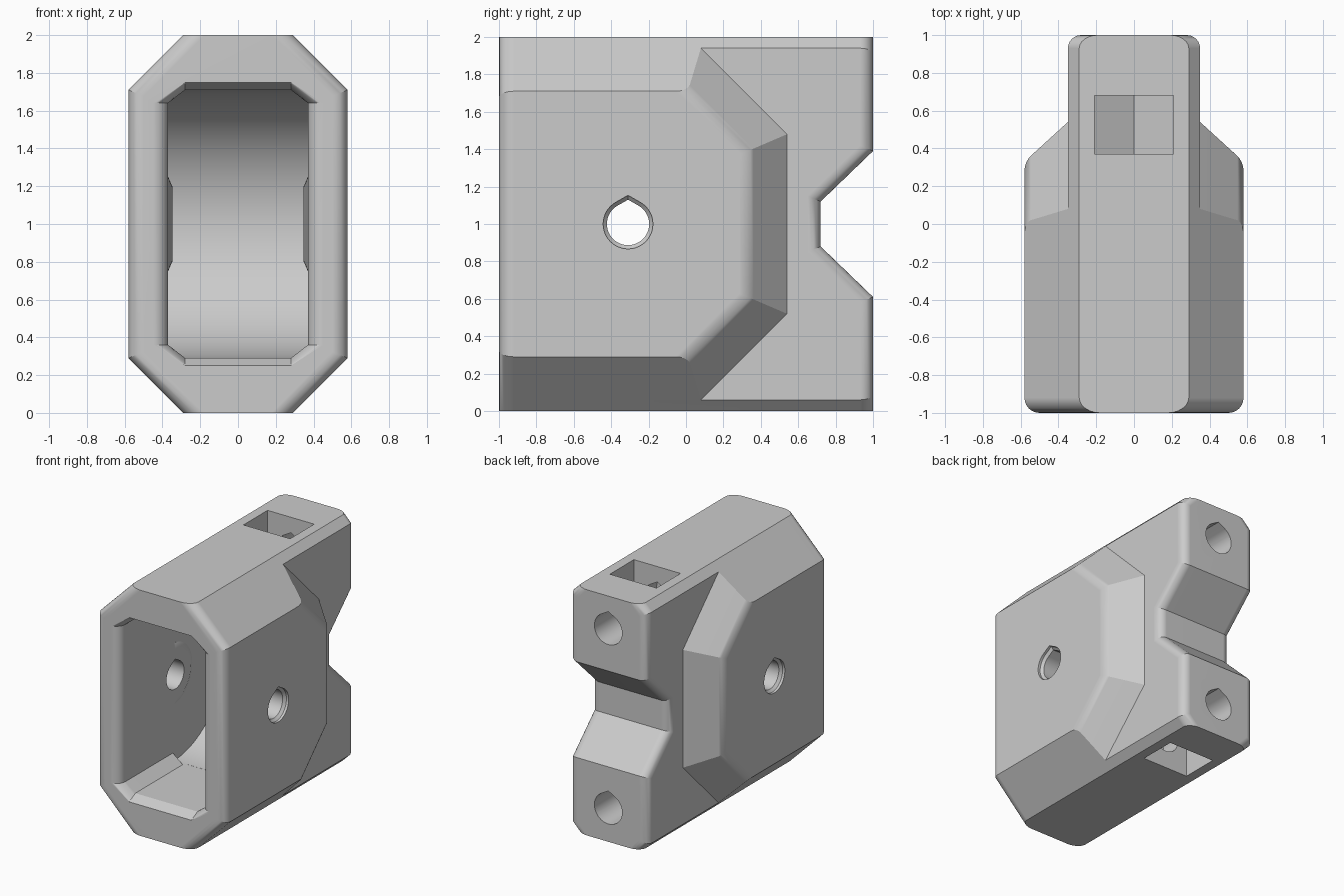
import bpy, bmesh, math
from mathutils import Vector

if "Cube" in bpy.data.objects:
    bpy.data.objects.remove(bpy.data.objects["Cube"], do_unlink=True)

grey = bpy.data.materials.new("plain_grey")
grey.use_nodes = True
grey.diffuse_color = (0.6, 0.6, 0.6, 1)
grey.node_tree.nodes["Principled BSDF"].inputs["Base Color"].default_value = (0.6, 0.6, 0.6, 1)


def finish(bm, name):
    bmesh.ops.recalc_face_normals(bm, faces=bm.faces[:])
    mesh = bpy.data.meshes.new(name)
    bm.to_mesh(mesh)
    bm.free()
    mesh.materials.append(grey)
    obj = bpy.data.objects.new(name, mesh)
    bpy.context.collection.objects.link(obj)
    return obj


def loft(rings):
    """Closed solid through a row of matching cross-sections."""
    bm = bmesh.new()
    rows = [[bm.verts.new(p) for p in ring] for ring in rings]
    n = len(rows[0])
    for a, b in zip(rows, rows[1:]):
        for i in range(n):
            j = (i + 1) % n
            bm.faces.new((a[i], a[j], b[j], b[i]))
    bm.faces.new(rows[0])
    bm.faces.new(rows[-1])
    bmesh.ops.recalc_face_normals(bm, faces=bm.faces[:])
    return bm


def bevel(bm, rule, offset, segments):
    edges = [e for e in bm.edges if rule(e.verts[0].co, e.verts[1].co)]
    bmesh.ops.bevel(bm, geom=edges, offset=offset, segments=segments,
                    profile=0.5, affect='EDGES')


def combine(target, tool, operation):
    mod = target.modifiers.new("combine", 'BOOLEAN')
    mod.operation = operation
    mod.solver = 'EXACT'
    mod.object = tool
    bpy.context.view_layer.objects.active = target
    bpy.ops.object.modifier_apply(modifier=mod.name)
    bpy.data.objects.remove(tool, do_unlink=True)


def teardrop(r, steps=40):
    """Round hole section with a small peak on top."""
    pts = [(0, 1.15 * r)]
    for i in range(steps + 1):
        a = math.radians(120 + 300 * i / steps)
        pts.append((r * math.cos(a), r * math.sin(a)))
    return pts


def same_side(a, b):
    return a.x * b.x > 0


# Wide housing: faceted convex block, rounded at the front and rear side edges
bm = bmesh.new()
for sx in (-1, 1):
    for sz in (-1, 1):
        for x, y, h in ((.58, -1, .71), (.58, .01, .71), (.58, .33, .39),
                        (.35, .08, .94), (.35, .54, .48),
                        (.29, -1, 1), (.29, .098, 1)):
            bm.verts.new((sx * x, y, 1 + sz * h))
bmesh.ops.convex_hull(bm, input=bm.verts[:])
bmesh.ops.dissolve_limit(bm, angle_limit=math.radians(1.5), verts=bm.verts[:], edges=bm.edges[:])
bmesh.ops.recalc_face_normals(bm, faces=bm.faces[:])
bevel(bm, lambda a, b: same_side(a, b) and max(a.y, b.y) < -.99, .08, 6)
bevel(bm, lambda a, b: same_side(a, b) and min(abs(a.x), abs(b.x)) > .575
      and min(a.y, b.y) > 0, .045, 4)
housing = finish(bm, "block_housing")

# Narrow rear mount with a notch in its back
half = [(1, 1), (1, .39), (.72, .12)]
profile = [(-.5, 1)] + half + [(y, -h) for y, h in reversed(half)] + [(-.5, -1)]
bm = loft([[(x, y, 1 + h) for y, h in profile] for x in (-.35, .35)])
bevel(bm, lambda a, b: same_side(a, b) and abs(a.z - b.z) < .01
      and abs(a.z - 1) > .99, .06, 1)
bevel(bm, lambda a, b: same_side(a, b) and min(a.y, b.y) > .7, .07, 6)
combine(housing, finish(bm, "rear_mount"), 'UNION')


# Front opening with a rounded flare
def opening(y, w, h):
    quarter = [(w, -.64), (w, .64), (.28, h)]
    return [(x, y, 1 + z) for x, z in
            [(.28, -h)] + quarter + [(-x, z) for x, z in reversed(quarter)] + [(-.28, -h)]]


rings = [opening(-1.1, .45, .75)]
for i in range(9):
    a = math.pi / 2 * i / 8
    y = -.92 - .08 * math.cos(a)
    rings.append(opening(y, .45 - .08 * math.sin(a), .71 - .5 * (y + .92)))
rings.append(opening(-.29, .37, .71))
combine(housing, finish(loft(rings), "opening_cutter"), 'DIFFERENCE')

# Half-round inner end of the cavity
arc = [(-.31 + .71 * math.cos(a), 1 + .71 * math.sin(a))
       for a in (math.pi * (i / 48 - .5) for i in range(49))]
combine(housing, finish(loft([[(x, y, z) for y, z in arc] for x in (-.371, .371)]),
                        "wheel_cutter"), 'DIFFERENCE')

# Low spacer rings on the inner walls
for s in (-1, 1):
    rings = [[(s * x, -.31 + r * math.cos(i * math.pi / 24), 1 + r * math.sin(i * math.pi / 24))
              for i in range(48)] for x, r in ((.42, .25), (.37, .25), (.348, .2))]
    combine(housing, finish(loft(rings), "spacer_ring"), 'UNION')

# Axle hole, widened at both outer faces
rings = [[(x, -.31 + u, 1 + v) for u, v in teardrop(r)]
         for x, r in ((-.7, .133), (-.56, .133), (-.54, .113),
                      (.54, .113), (.56, .133), (.7, .133))]
combine(housing, finish(loft(rings), "axle_cutter"), 'DIFFERENCE')

# Nut slots and screw holes, upper and lower
for s in (-1, 1):
    section = [(-.21, 1.1), (-.21, .61), (0, .49), (.21, .61), (.21, 1.1)]
    rings = [[(x, y, 1 + s * h) for x, h in section] for y in (.37, .68)]
    combine(housing, finish(loft(rings), "nut_slot_cutter"), 'DIFFERENCE')
    rings = [[(u, y, 1 + s * .73 + v) for u, v in teardrop(.125)] for y in (.2, 1.1)]
    combine(housing, finish(loft(rings), "screw_cutter"), 'DIFFERENCE')

# Smooth the rounded edges, keep the facets flat
bpy.ops.object.select_all(action='DESELECT')
housing.select_set(True)
bpy.context.view_layer.objects.active = housing
bpy.ops.object.shade_smooth_by_angle(angle=math.radians(25))
weighted = housing.modifiers.new("flat_facets", 'WEIGHTED_NORMAL')
weighted.keep_sharp = True
